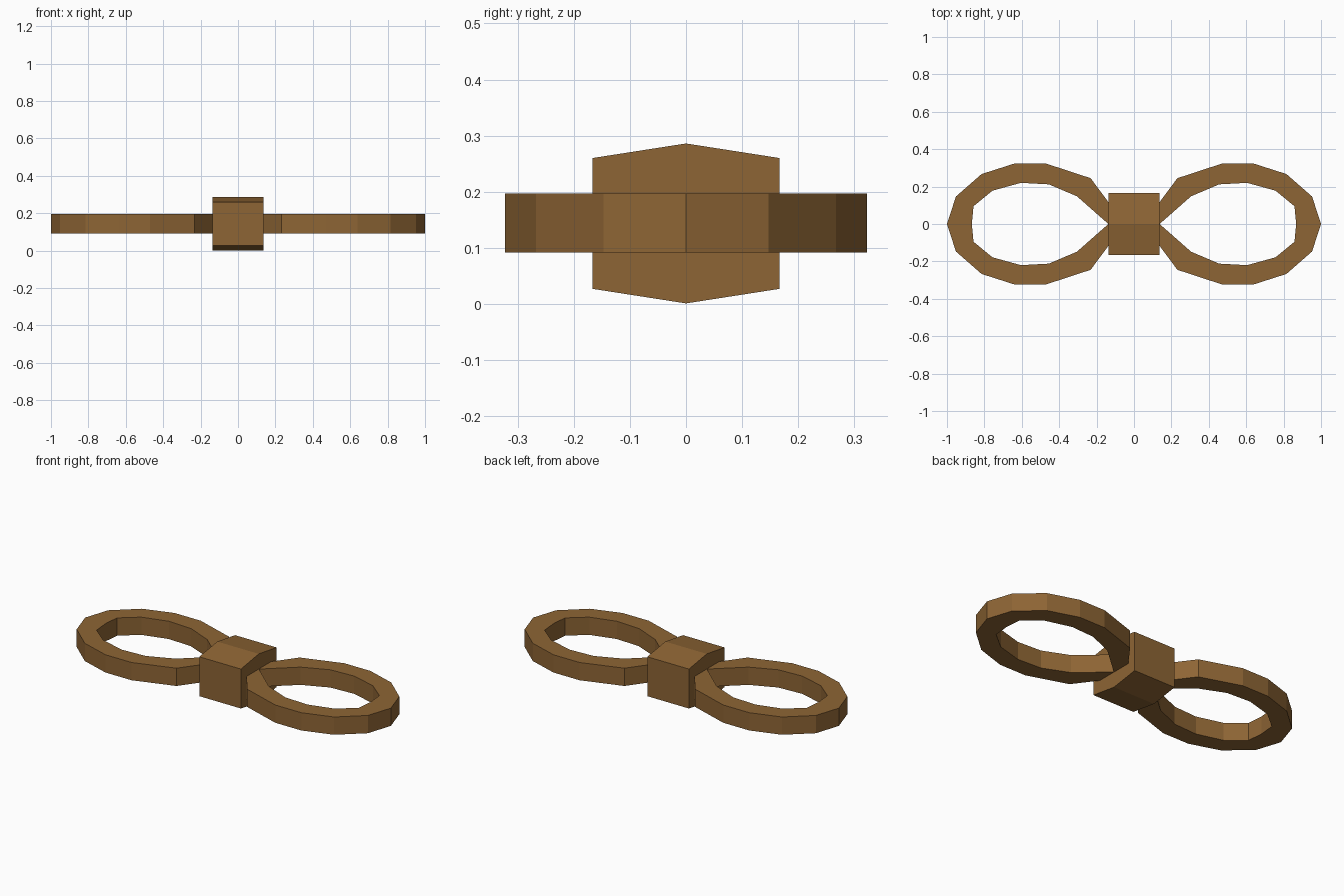
import bpy, bmesh

if "Cube" in bpy.data.objects:
    bpy.data.objects.remove(bpy.data.objects["Cube"])

mat = bpy.data.materials.new("brown")
mat.diffuse_color = (0.27, 0.13, 0.035, 1)
mat.use_nodes = True
mat.node_tree.nodes["Principled BSDF"].inputs["Base Color"].default_value = mat.diffuse_color
MID = 0.144


def finish(name, bm):
    bmesh.ops.recalc_face_normals(bm, faces=bm.faces)
    mesh = bpy.data.meshes.new(name)
    bm.to_mesh(mesh)
    bm.free()
    mesh.materials.append(mat)
    obj = bpy.data.objects.new(name, mesh)
    bpy.context.collection.objects.link(obj)
    return obj


# half outlines of a bow loop, from the knot out to the tip
OUTER = [(0.05, 0), (0.232, 0.245), (0.47, 0.323), (0.64, 0.323),
         (0.815, 0.267), (0.952, 0.147), (1.0, 0)]
INNER = [(0.137, 0), (0.305, 0.148), (0.455, 0.212), (0.605, 0.22),
         (0.757, 0.178), (0.858, 0.095), (0.867, 0)]


def full(half):
    return half + [(x, -y) for x, y in half[-2:0:-1]]


def loop(name, side):
    bm = bmesh.new()
    z0, z1 = MID - 0.0525, MID + 0.0525
    rings = [[bm.verts.new((side * x, y, z)) for x, y in full(half)]
             for half, z in ((OUTER, z0), (OUTER, z1), (INNER, z1), (INNER, z0))]
    n = len(rings[0])
    for k in range(4):
        a, b = rings[k], rings[(k + 1) % 4]
        for i in range(n):
            j = (i + 1) % n
            bm.faces.new((a[i], a[j], b[j], b[i]))
    return finish(name, bm)


# two bow loops
loop("right_loop", 1)
loop("left_loop", -1)

# centre knot: six-sided prism along x
profile = [(-0.167, 0.027), (0, 0.001), (0.167, 0.027),
           (0.167, 0.26), (0, 0.286), (-0.167, 0.26)]
bm = bmesh.new()
face = bm.faces.new([bm.verts.new((-0.136, y, z)) for y, z in profile])
ext = bmesh.ops.extrude_face_region(bm, geom=[face], use_keep_orig=True)
bmesh.ops.translate(bm, vec=(0.272, 0, 0),
                    verts=[v for v in ext["geom"] if isinstance(v, bmesh.types.BMVert)])
finish("centre_knot", bm)
